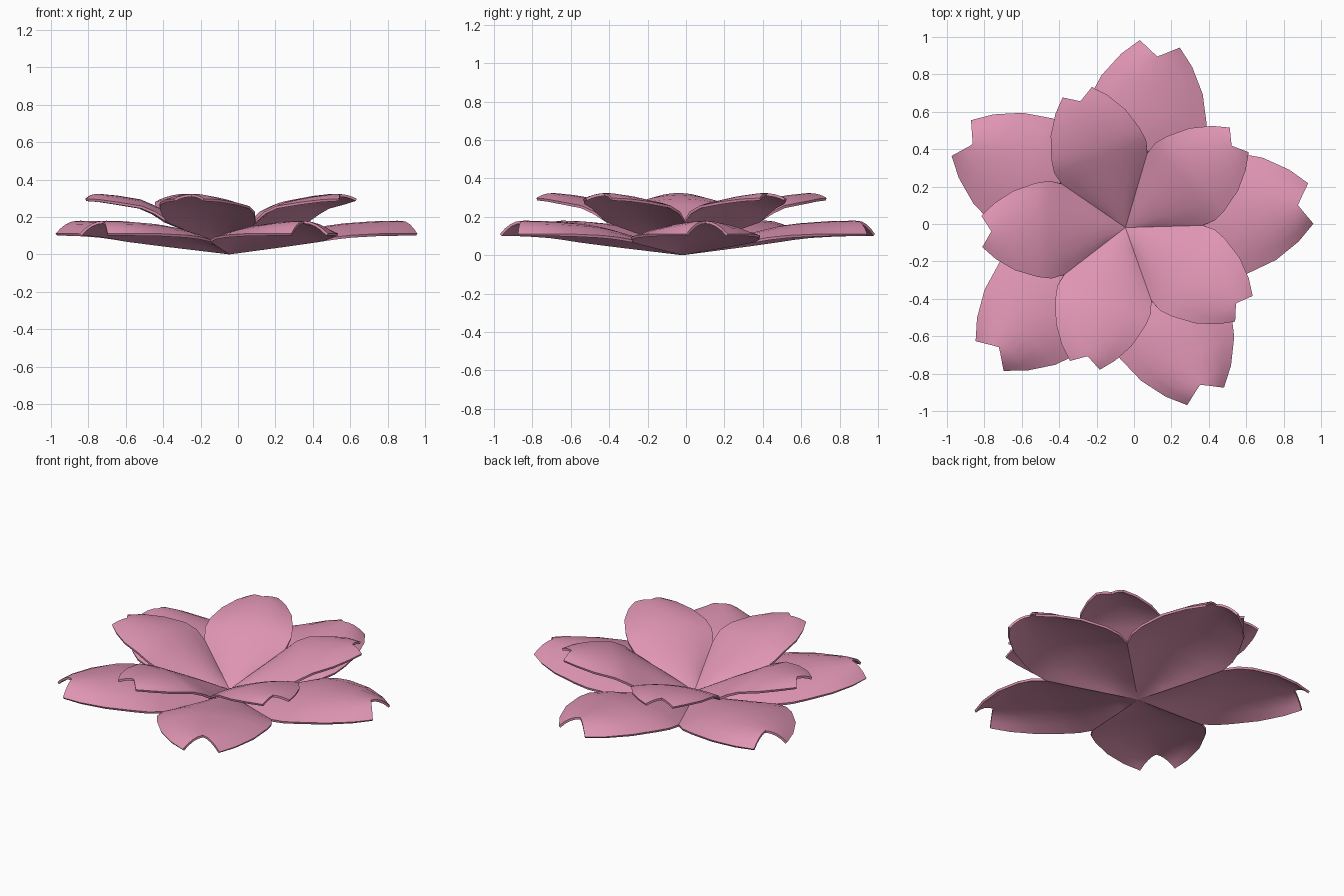
import bpy, bmesh, math

if "Cube" in bpy.data.objects:
    bpy.data.objects.remove(bpy.data.objects["Cube"], do_unlink=True)

pink = bpy.data.materials.new("petal_pink")
pink.use_nodes = True
colour = (0.74, 0.30, 0.45, 1)
pink.diffuse_color = colour
pink.node_tree.nodes["Principled BSDF"].inputs["Base Color"].default_value = colour

COLUMNS = 8
CENTRE = (-0.046, -0.019)
# Petal rows beyond the centre: distance along the petal, half width
WEDGE = math.tan(math.pi / 5)
ROWS = [(a, a * WEDGE) for a in (0.15, 0.30, 0.44)]
ROWS += [(0.53, 0.335), (0.62, 0.322), (0.775, 0.27), (0.905, 0.187), (0.993, 0.102)]
NOTCH = 0.063


def blossom(name, turn, scale, base, edge, rib):
    """Five joined, arched petals with notched tips."""
    bm = bmesh.new()
    for k in range(5):
        angle = math.radians(turn + 72 * k)
        c, s = math.cos(angle), math.sin(angle)
        apex = bm.verts.new((*CENTRE, base))
        previous = None
        for i, (along, half) in enumerate(ROWS):
            row = []
            for j in range(COLUMNS + 1):
                u = 2 * j / COLUMNS - 1
                a, w = along * scale, half * u * scale
                if i == len(ROWS) - 1:
                    a -= NOTCH * (1 - abs(u)) * scale
                z = edge[i] + (rib[i] - edge[i]) * (1 - u * u)
                row.append(bm.verts.new((CENTRE[0] + a * c - w * s,
                                         CENTRE[1] + a * s + w * c, z)))
            for j in range(COLUMNS):
                if previous:
                    bm.faces.new((previous[j], row[j], row[j + 1], previous[j + 1]))
                else:
                    bm.faces.new((apex, row[j], row[j + 1]))
            previous = row
    bmesh.ops.remove_doubles(bm, verts=bm.verts, dist=0.001)
    bmesh.ops.recalc_face_normals(bm, faces=bm.faces)
    if sum(f.normal.z for f in bm.faces) < 0:
        bmesh.ops.reverse_faces(bm, faces=bm.faces)
    mesh = bpy.data.meshes.new(name)
    bm.to_mesh(mesh)
    bm.free()
    mesh.materials.append(pink)
    obj = bpy.data.objects.new(name, mesh)
    bpy.context.collection.objects.link(obj)
    # Thin petal thickness, grown upward
    solid = obj.modifiers.new("thickness", "SOLIDIFY")
    solid.thickness = 0.014
    solid.offset = 1
    bpy.ops.object.select_all(action="DESELECT")
    obj.select_set(True)
    bpy.context.view_layer.objects.active = obj
    bpy.ops.object.modifier_apply(modifier="thickness")
    bpy.ops.object.shade_smooth_by_angle(angle=math.radians(40))


# Wide, flat outer ring
blossom("outer_petals", 7.4, 1.0, 0.0,
        (0.022, 0.044, 0.066, 0.08, 0.09, 0.098, 0.10, 0.10),
        (0.045, 0.085, 0.12, 0.14, 0.152, 0.163, 0.166, 0.165))
# Smaller, cupped inner ring
blossom("inner_petals", 37.6, 0.77, 0.03,
        (0.078, 0.125, 0.17, 0.215, 0.245, 0.265, 0.28, 0.285),
        (0.095, 0.16, 0.215, 0.25, 0.28, 0.30, 0.31, 0.308))
